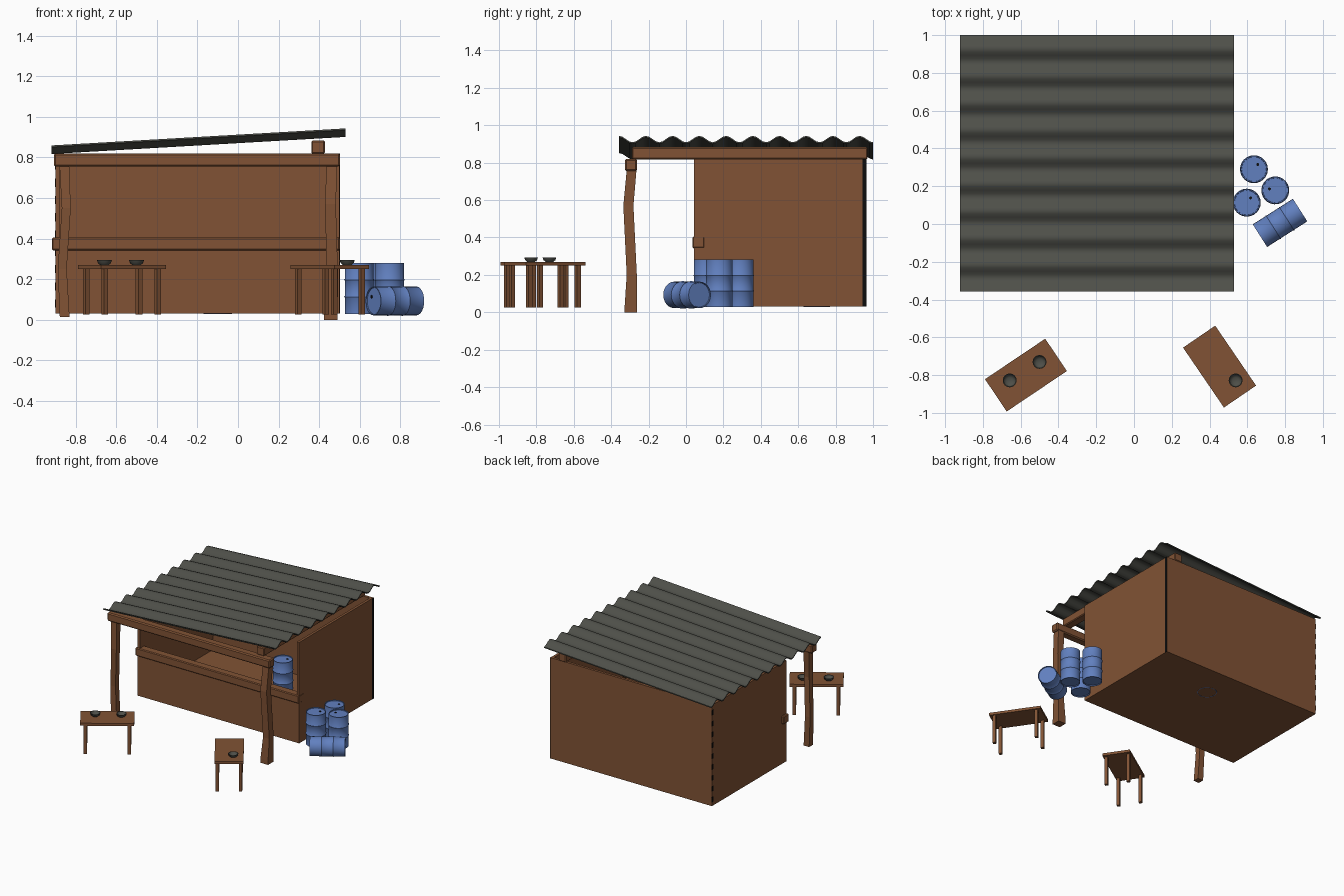
import bpy, bmesh, math
from mathutils import Matrix, Vector

if "Cube" in bpy.data.objects:
    bpy.data.objects.remove(bpy.data.objects["Cube"])


def mat(name, rgb):
    m = bpy.data.materials.new(name)
    m.diffuse_color = (*rgb, 1)
    m.use_nodes = True
    m.node_tree.nodes["Principled BSDF"].inputs["Base Color"].default_value = m.diffuse_color
    return m


WOOD = mat("brown_wood", (0.22, 0.086, 0.035))
BLUE = mat("blue_paint", (0.12, 0.215, 0.52))
GREY = mat("dark_grey_metal", (0.076, 0.078, 0.066))
BLACK = mat("black", (0.004, 0.004, 0.004))


def make(name, bm, material, smooth=False, matrix=None):
    bmesh.ops.recalc_face_normals(bm, faces=bm.faces)
    me = bpy.data.meshes.new(name)
    bm.to_mesh(me)
    bm.free()
    me.materials.append(material)
    ob = bpy.data.objects.new(name, me)
    bpy.context.collection.objects.link(ob)
    if matrix:
        ob.matrix_world = matrix
    if smooth:
        bpy.ops.object.select_all(action='DESELECT')
        ob.select_set(True)
        bpy.context.view_layer.objects.active = ob
        bpy.ops.object.shade_smooth_by_angle(angle=math.radians(40))
    return ob


def box(name, lo, hi, material=WOOD, bevel=0, matrix=None):
    lo, hi = Vector(lo), Vector(hi)
    bm = bmesh.new()
    bmesh.ops.create_cube(bm, size=1, matrix=Matrix.Translation((lo + hi) / 2)
                          @ Matrix.Diagonal((*(hi - lo), 1)))
    if bevel:
        bmesh.ops.bevel(bm, geom=bm.edges[:], offset=bevel, segments=1, affect='EDGES')
    return make(name, bm, material, matrix=matrix)


def lathe(name, profile, n, material, matrix):
    """Revolve (radius, z) points about z; ends are capped."""
    bm = bmesh.new()
    rings = [[bm.verts.new((r * math.cos(2 * math.pi * i / n), r * math.sin(2 * math.pi * i / n), z))
              for i in range(n)] for r, z in profile]
    for a, b in zip(rings, rings[1:]):
        for i in range(n):
            j = (i + 1) % n
            bm.faces.new((a[i], a[j], b[j], b[i]))
    bm.faces.new(rings[0][::-1])
    bm.faces.new(rings[-1])
    return make(name, bm, material, True, matrix)


# Hut: floor, walls and low front wall
X0, X1, Y0, Y1, Z0, Z1, T = -0.90, 0.50, 0.043, 0.965, 0.03, 0.82, 0.02
box("floor", (X0, Y0, Z0), (X1, Y1, Z0 + T))
box("left_wall", (X0, Y0, Z0), (X0 + T, Y1, Z1))
box("right_wall", (X1 - T, Y0, Z0), (X1, Y1, Z1))
box("back_wall", (X0 + T, Y1 - T, Z0), (X1 - T, Y1, Z1))
box("front_wall", (X0 + T, Y0, Z0), (X1 - T, Y0 + T, 0.36))
box("counter", (-0.917, 0.035, 0.342), (0.502, 0.10, 0.405), bevel=0.006)

# Dark seams at the back corners
box("right_back_seam", (X1 - 0.002, Y1 - 0.02, Z0), (X1 + 0.002, Y1 + 0.001, Z1), BLACK)
for i in range(9):
    z = Z0 + 0.03 + i * 0.085
    box(f"left_back_seam_{i + 1}", (X0 - 0.002, Y1 - 0.016, z), (X0 + 0.002, Y1 + 0.001, z + 0.04), BLACK)

# Beams
box("front_beam", (-0.907, -0.327, 0.755), (0.502, -0.262, 0.82), bevel=0.008)
box("rafter", (0.362, -0.29, 0.818), (0.428, 0.97, 0.883), bevel=0.006)


# Crooked front posts, lofted from square sections (z, x, y, half width)
def post(name, sections):
    bm = bmesh.new()
    rings = [[bm.verts.new((x + sx * h, y + sy * h, z))
              for sx, sy in ((-1, -1), (1, -1), (1, 1), (-1, 1))] for z, x, y, h in sections]
    for a, b in zip(rings, rings[1:]):
        for i in range(4):
            j = (i + 1) % 4
            bm.faces.new((a[i], a[j], b[j], b[i]))
    bm.faces.new(rings[0][::-1])
    bm.faces.new(rings[-1])
    make(name, bm, WOOD)


post("right_post", [(0.0, 0.457, -0.295, 0.033), (0.03, 0.457, -0.295, 0.033), (0.2, 0.466, -0.29, 0.027),
                    (0.57, 0.455, -0.308, 0.027), (0.77, 0.463, -0.29, 0.026)])
post("left_post", [(0.015, -0.854, -0.295, 0.024), (0.25, -0.866, -0.29, 0.022),
                   (0.55, -0.846, -0.308, 0.022), (0.77, -0.856, -0.29, 0.024)])

# Corrugated roof sheet, sloping up to the right
bm = bmesh.new()
PER, COUNT, RX0, RX1, RY0, RY1 = 8, 76, -0.92, 0.53, -0.357, 1.0
rows = []
for i in range(COUNT + 1):
    y = RY0 + (RY1 - RY0) * i / COUNT
    w = 0.017 * math.cos(2 * math.pi * i / PER)
    rows.append([bm.verts.new((x, y, z + w + t)) for x, z, t in
                 ((RX0, 0.838, -0.004), (RX1, 0.922, -0.004), (RX1, 0.922, 0.004), (RX0, 0.838, 0.004))])
for a, b in zip(rows, rows[1:]):
    for k in range(4):
        bm.faces.new((a[k], a[(k + 1) % 4], b[(k + 1) % 4], b[k]))
bm.faces.new(rows[0])
bm.faces.new(rows[-1][::-1])
make("corrugated_roof", bm, GREY, True)

# Barrels: ribbed drum with a recessed lid and a small bung
R, H = 0.071, 0.252
DRUM = [(R - 0.006, 0.006), (R - 0.004, 0), (R, 0), (R, 0.08), (R + 0.003, 0.084), (R, 0.088),
        (R, 0.164), (R + 0.003, 0.168), (R, 0.172), (R, H), (R - 0.005, H), (R - 0.006, H - 0.006)]


def barrel(name, m):
    lathe(name, DRUM, 24, BLUE, m)
    lathe(name + "_bung", [(0.008, 0), (0.008, 0.003)], 8, BLACK,
          m @ Matrix.Translation((0.02, 0.025, H - 0.006)))


for i, (x, y, a) in enumerate([(0.635, 0.29, 0), (0.748, 0.178, 2), (0.597, 0.113, 0), (-0.10, 0.70, 0)]):
    barrel(f"standing_barrel_{i + 1}", Matrix.Translation((x, y, 0.029)) @ Matrix.Rotation(a, 4, 'Z'))
barrel("lying_barrel", Matrix.Translation((0.773, 0.006, 0.093)) @ Matrix.Rotation(math.radians(32.5), 4, 'Z')
       @ Matrix.Rotation(math.radians(-90), 4, 'Y') @ Matrix.Translation((0, 0, -H / 2)))

# Tables with four legs
for name, x, y, ang in (("left_table", -0.572, -0.80, 33.9), ("right_table", 0.453, -0.755, -55.7)):
    m = Matrix.Translation((x, y, 0)) @ Matrix.Rotation(math.radians(ang), 4, 'Z')
    box(name + "_top", (-0.192, -0.103, 0.25), (0.192, 0.103, 0.27), matrix=m)
    for sx in (-1, 1):
        for sy in (-1, 1):
            cx, cy = sx * 0.157, sy * 0.082
            box(f"{name}_leg", (cx - 0.012, cy - 0.012, 0.025), (cx + 0.012, cy + 0.012, 0.252), matrix=m)

# Bowls
BOWL = [(0.02, 0), (0.032, 0.010), (0.037, 0.025), (0.033, 0.025), (0.028, 0.013), (0.016, 0.006)]
for i, (x, y) in enumerate([(-0.658, -0.828), (-0.50, -0.73), (0.538, -0.828)]):
    lathe(f"bowl_{i + 1}", BOWL, 16, GREY, Matrix.Translation((x, y, 0.269)))
